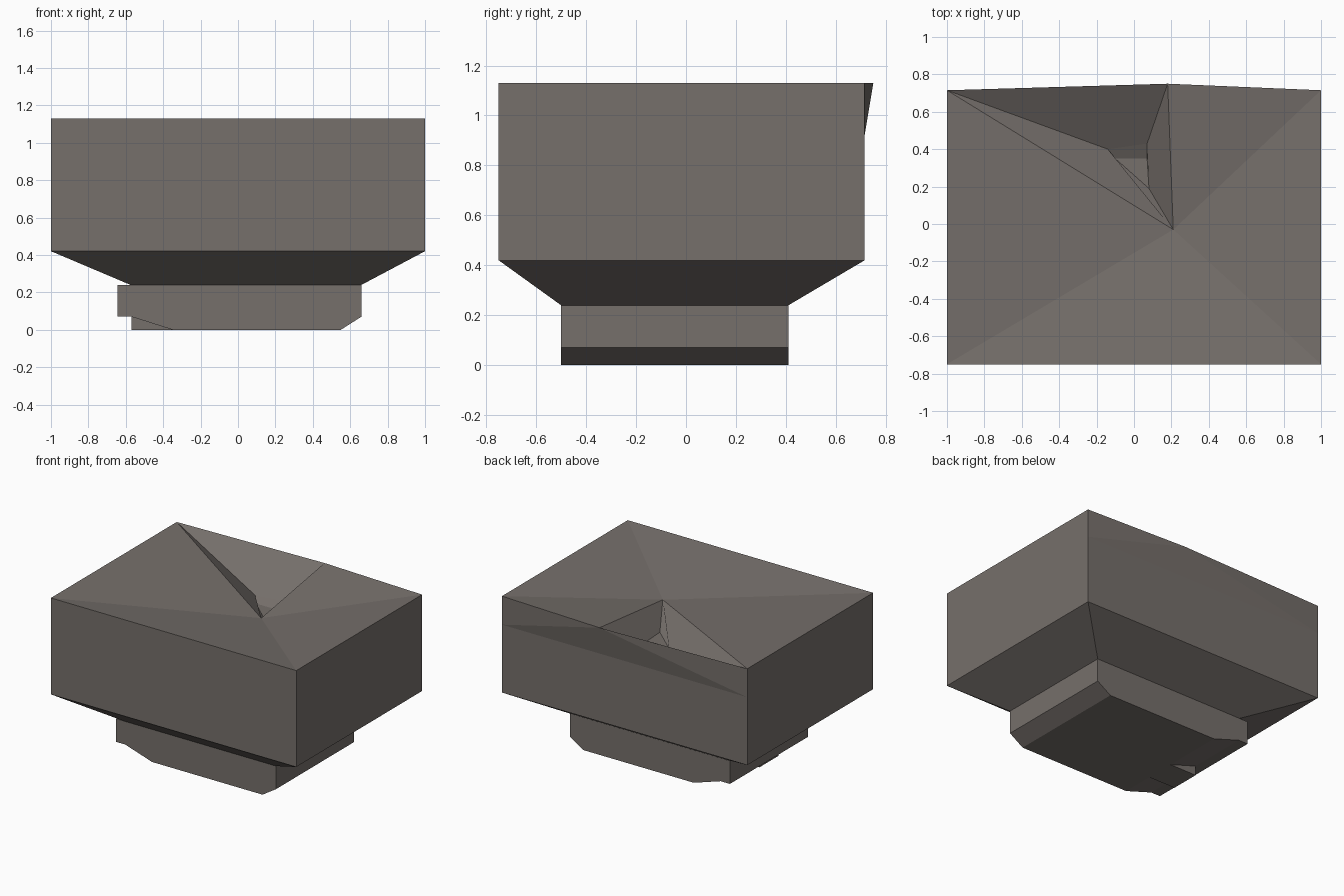
import bpy
import bmesh

cube = bpy.data.objects.get("Cube")
if cube:
    bpy.data.objects.remove(cube, do_unlink=True)

# One warm grey stone colour
stone = bpy.data.materials.new("warm grey stone")
stone.use_nodes = True
STONE = (0.18, 0.16, 0.147, 1)
stone.diffuse_color = STONE
bsdf = stone.node_tree.nodes["Principled BSDF"]
bsdf.inputs["Base Color"].default_value = STONE
bsdf.inputs["Roughness"].default_value = 0.9


def finish(name, bm):
    bmesh.ops.recalc_face_normals(bm, faces=bm.faces)
    mesh = bpy.data.meshes.new(name)
    bm.to_mesh(mesh)
    bm.free()
    mesh.materials.append(stone)
    obj = bpy.data.objects.new(name, mesh)
    bpy.context.collection.objects.link(obj)
    return obj


def rect(bm, x0, x1, y0, y1, z):
    """Ring of four corners: front right, front left, back left, back right."""
    return [bm.verts.new((x, y, z)) for x, y in
            ((x0, y0), (x1, y0), (x1, y1), (x0, y1))]


def extrude_profile(name, profile, y0, y1):
    """Solid from an (x, z) outline running from front to back."""
    bm = bmesh.new()
    face = bm.faces.new([bm.verts.new((x, y0, z)) for x, z in profile])
    out = bmesh.ops.extrude_face_region(bm, geom=[face])
    moved = [v for v in out["geom"] if isinstance(v, bmesh.types.BMVert)]
    bmesh.ops.translate(bm, verts=moved, vec=(0, y1 - y0, 0))
    return finish(name, bm)


# Body: tapered underside, straight walls, sunken top with a pit at the back
bm = bmesh.new()
foot = rect(bm, -0.575, 0.66, -0.5, 0.41, 0.24)
wall = rect(bm, -1, 1, -0.75, 0.715, 0.42)
rim = rect(bm, -1, 1, -0.75, 0.715, 1.13)
a, b, c, d = rim
bm.faces.new(foot)
for i in range(4):
    j = (i + 1) % 4
    bm.faces.new((foot[i], foot[j], wall[j], wall[i]))

# Walls, with the upper back band leaning out to a shallow point
band_left = bm.verts.new((1, 0.715, 0.92))
band_right = bm.verts.new((-1, 0.715, 0.92))
peak = bm.verts.new((0.18, 0.75, 1.13))
bm.faces.new((wall[0], wall[1], b, a))
bm.faces.new((wall[1], wall[2], band_left, c, b))
bm.faces.new((wall[2], wall[3], band_right, band_left))
bm.faces.new((wall[3], wall[0], a, d, band_right))
for tri in ((band_left, peak, c), (band_left, band_right, peak),
            (band_right, d, peak)):
    bm.faces.new(tri)

# Sunken top
dip = bm.verts.new((0.21, -0.03, 1.03))
for p, q in ((a, b), (b, c), (c, peak), (d, a)):
    bm.faces.new((p, q, dip))

# Pit walls and floor
back_r, back_l, floor_l, floor_f, floor_r = [bm.verts.new(p) for p in (
    (-0.14, 0.40, 0.94), (0.07, 0.43, 0.945), (0.07, 0.35, 0.91),
    (0.08, 0.19, 0.91), (-0.10, 0.35, 0.91))]
for face in ((d, peak, back_l, back_r),
             (d, back_r, floor_r, floor_f, dip),
             (peak, dip, floor_f, floor_l, back_l),
             (back_r, back_l, floor_l, floor_r),
             (floor_r, floor_l, floor_f)):
    bm.faces.new(face)
finish("body", bm)

# Base block with chamfered lower ends
extrude_profile("base", [(-0.645, 0.24), (-0.645, 0.07), (-0.57, 0.07),
                         (-0.35, 0), (0.55, 0), (0.66, 0.07), (0.66, 0.24)],
                -0.5, 0.41)

# Small wedge filling part of the long chamfer
extrude_profile("base_wedge", [(-0.57, 0.07), (-0.57, 0), (-0.35, 0)],
                -0.26, -0.04)
